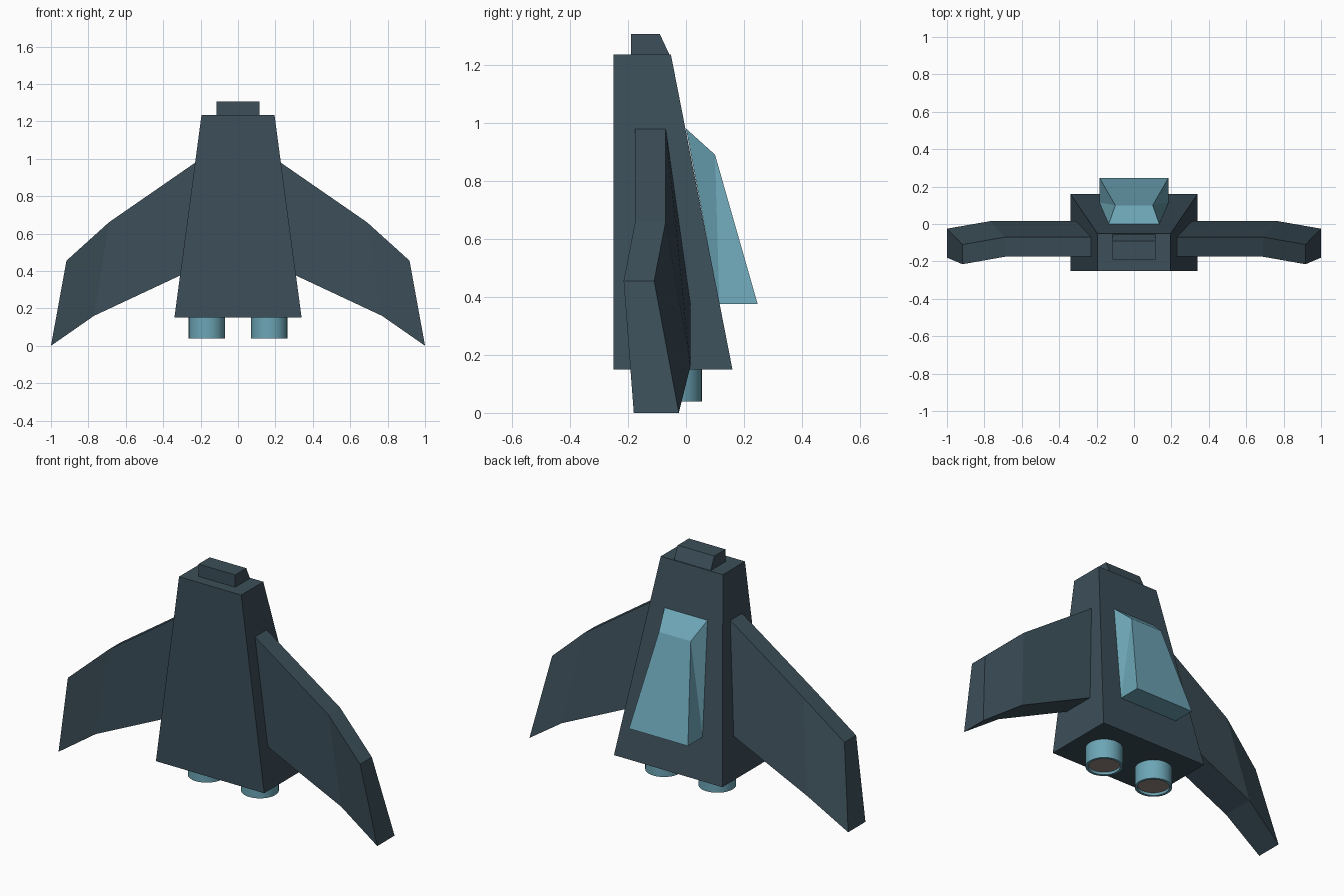
import bpy, bmesh, math
from mathutils import Matrix

if "Cube" in bpy.data.objects:
    bpy.data.objects.remove(bpy.data.objects["Cube"], do_unlink=True)


def make_material(name, rgb):
    m = bpy.data.materials.new(name)
    m.use_nodes = True
    m.diffuse_color = (*rgb, 1)
    m.node_tree.nodes["Principled BSDF"].inputs["Base Color"].default_value = (*rgb, 1)
    return m


slate = make_material("dark slate", (0.045, 0.077, 0.1))
teal = make_material("pale teal", (0.152, 0.38, 0.47))
grey = make_material("warm grey", (0.3, 0.25, 0.23))


def finish(name, bm, *materials):
    bmesh.ops.recalc_face_normals(bm, faces=bm.faces)
    mesh = bpy.data.meshes.new(name)
    bm.to_mesh(mesh)
    bm.free()
    for m in materials:
        mesh.materials.append(m)
    ob = bpy.data.objects.new(name, mesh)
    bpy.context.collection.objects.link(ob)
    return ob


def loft(name, sections, material):
    """Join four-cornered sections with side faces and close both ends."""
    bm = bmesh.new()
    rings = [[bm.verts.new(p) for p in s] for s in sections]
    for a, b in zip(rings, rings[1:]):
        for i in range(4):
            j = (i + 1) % 4
            bm.faces.new((a[i], a[j], b[j], b[i]))
    bm.faces.new(rings[0])
    bm.faces.new(rings[-1])
    return finish(name, bm, material)


def level(half_width, front, back, z):
    w = half_width
    return [(-w, front, z), (w, front, z), (w, back, z), (-w, back, z)]


# Tapered hull and nose block
loft("hull", [level(0.34, -0.25, 0.16, 0.15), level(0.195, -0.25, -0.052, 1.235)], slate)
loft("nose", [level(0.115, -0.19, -0.055, 1.23), level(0.115, -0.19, -0.09, 1.305)], slate)


# Swept, drooping wings: each station is the leading edge then the trailing edge
def station(side, x1, z1, front1, back1, x2, z2, front2, back2):
    return [(side * x1, front1, z1), (side * x1, back1, z1),
            (side * x2, back2, z2), (side * x2, front2, z2)]


for side, label in ((1, "left"), (-1, "right")):
    loft(label + "_wing", [
        station(side, 0.22, 0.985, -0.175, -0.07, 0.3, 0.38, -0.175, 0.015),
        station(side, 0.69, 0.66, -0.175, -0.07, 0.77, 0.16, -0.175, 0.015),
        station(side, 0.917, 0.455, -0.215, -0.11, 1.0, 0.0, -0.18, -0.025),
    ], slate)

# Wedge canopy on the back of the hull
bm = bmesh.new()
pairs = [(0.135, 0.0, 0.98), (0.1, 0.1, 0.89), (0.185, 0.247, 0.375), (0.185, 0.115, 0.375)]
left = [bm.verts.new(p) for p in pairs]
right = [bm.verts.new((-x, y, z)) for x, y, z in pairs]
for i in range(4):
    j = (i + 1) % 4
    bm.faces.new((left[i], left[j], right[j], right[i]))
for s in (left, right):
    bm.faces.new((s[0], s[1], s[3]))
    bm.faces.new((s[1], s[2], s[3]))
finish("canopy", bm, teal)

# Engine nozzles with a recessed exhaust disc
for side, label in ((1, "left"), (-1, "right")):
    bm = bmesh.new()
    bmesh.ops.create_cone(bm, cap_ends=True, segments=32, radius1=0.097, radius2=0.097,
                          depth=0.12, matrix=Matrix.Translation((side * 0.167, -0.042, 0.1)))
    bm.faces.ensure_lookup_table()
    outlet = min(bm.faces, key=lambda f: f.calc_center_median().z)
    bmesh.ops.inset_region(bm, faces=[outlet], thickness=0.014)
    recess = bmesh.ops.extrude_face_region(bm, geom=[outlet])["geom"]
    if outlet.is_valid:
        bm.faces.remove(outlet)
    disc = next(g for g in recess if isinstance(g, bmesh.types.BMFace))
    bmesh.ops.translate(bm, vec=(0, 0, 0.015), verts=list(disc.verts))
    disc.material_index = 1
    nozzle = finish(label + "_engine", bm, teal, grey)
    bpy.ops.object.select_all(action="DESELECT")
    nozzle.select_set(True)
    bpy.context.view_layer.objects.active = nozzle
    bpy.ops.object.shade_smooth_by_angle(angle=math.radians(30))
